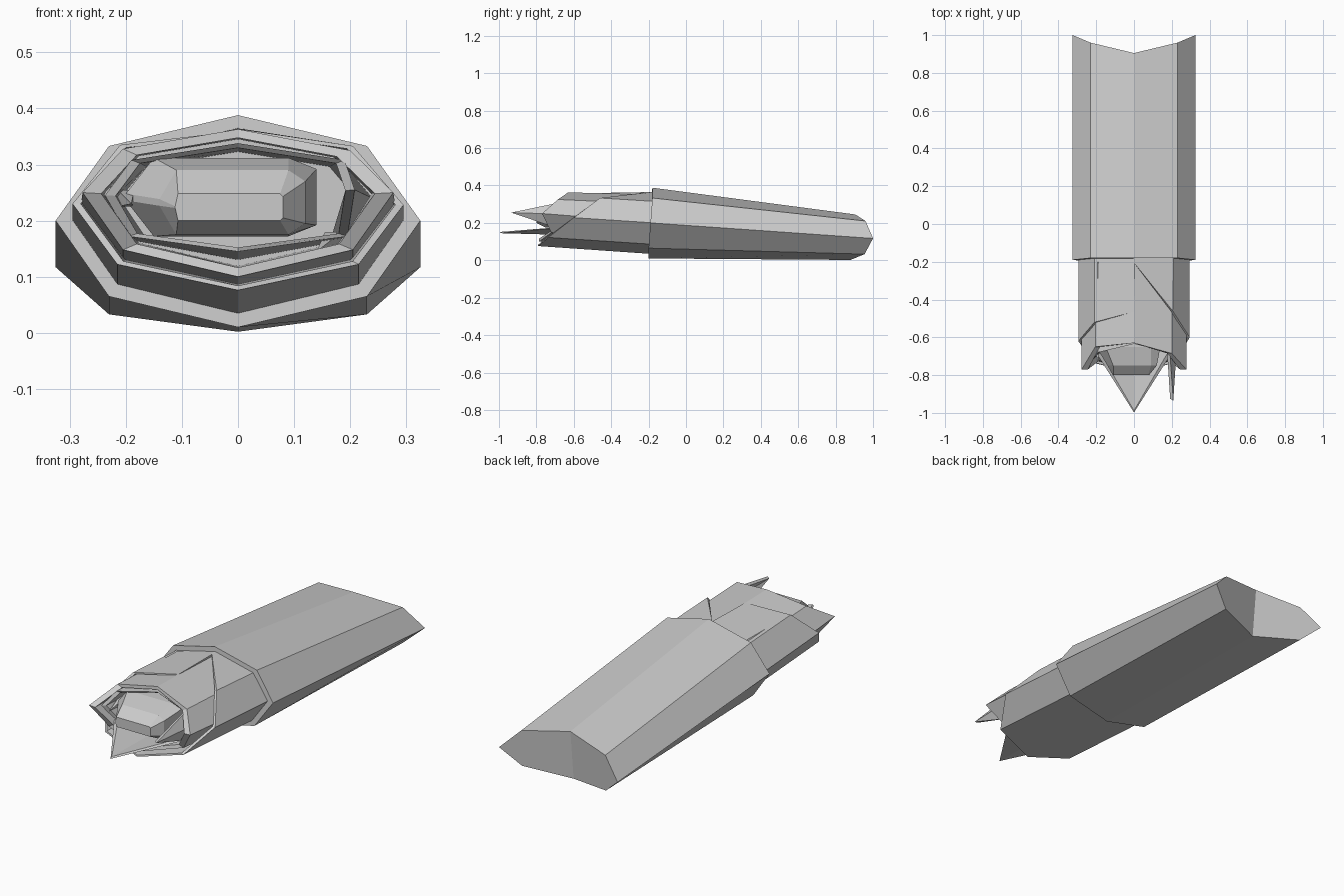
import bpy, bmesh

if "Cube" in bpy.data.objects:
    bpy.data.objects.remove(bpy.data.objects["Cube"])


def mirror(half):
    """Half ring listed top to bottom on +x -> full ring."""
    return list(half) + [(-x, y, z) for x, y, z in reversed(half[1:-1])]


def inset(ring, s, zc=0.235, y=None, dy=0.0):
    """Copy of a ring shrunk towards the tube axis."""
    return [(px * s, (py + dy) if y is None else y, zc + (pz - zc) * s)
            for px, py, pz in ring]


def loft(name, rings, split=4):
    """Bridge rings with flat faces; each end is closed by two folded halves."""
    bm = bmesh.new()
    loops = [[bm.verts.new(p) for p in r] for r in rings]
    n = len(rings[0])
    for a, b in zip(loops, loops[1:]):
        for i in range(n):
            j = (i + 1) % n
            bm.faces.new((a[i], a[j], b[j], b[i]))
    for r in (loops[0], loops[-1]):
        bm.faces.new(r[:split + 1])
        bm.faces.new(r[split:] + r[:1])
    bmesh.ops.recalc_face_normals(bm, faces=bm.faces)
    me = bpy.data.meshes.new(name)
    bm.to_mesh(me)
    bm.free()
    ob = bpy.data.objects.new(name, me)
    bpy.context.collection.objects.link(ob)
    return ob


# Long rear body, flattened and notched at the back
loft("rear_body", [
    mirror([(0, .905, .245), (.23, .96, .21), (.325, 1, .117),
            (.23, .955, .033), (0, .88, .002)]),
    mirror([(0, -.18, .388), (.23, -.18, .333), (.325, -.19, .2),
            (.23, -.2, .065), (0, -.2, .01)]),
])

# Middle sleeve with a torn front edge and a split at the top
rear = mirror([(0, -.17, .365), (.21, -.17, .315), (.295, -.17, .2),
               (.215, -.17, .085), (0, -.17, .033)])
front = mirror([(0, -.465, .36), (.205, -.46, .333), (.295, -.6, .228),
                (.215, -.735, .122), (0, -.79, .076)])
front[6] = (-.295, -.62, .23)
front[7] = (-.21, -.52, .335)
rear.insert(1, (.004, -.17, .364))
front.insert(1, (.004, -.21, .363))
loft("middle_sleeve", [rear, front, inset(front, .95),
                       inset(front, .9, y=-.2)], split=5)

# Front sleeve with swept-forward side points
rear = mirror([(0, -.19, .352), (.203, -.19, .303), (.283, -.19, .205),
               (.205, -.19, .1), (0, -.19, .052)])
front = mirror([(0, -.63, .363), (.2, -.685, .325), (.277, -.77, .25),
                (.205, -.72, .148), (0, -.785, .1)])
front[7] = (-.205, -.65, .328)
loft("front_sleeve", [rear, front, inset(front, .88),
                      inset(front, .86, y=-.45)])

# Inner lining with long broken spikes at the bottom and right
rear = mirror([(0, -.44, .335), (.185, -.44, .305), (.24, -.44, .24),
               (.19, -.44, .165), (0, -.44, .13)])
front = mirror([(0, -.635, .338), (.19, -.68, .308), (.237, -.73, .245),
                (.195, -.69, .172), (0, -.998, .145)])
front[2] = (.208, -.935, .255)
loft("inner_lining", [rear, front, inset(front, .92, dy=.01),
                      inset(rear, .88, y=-.5)])


# Faceted core sitting in the opening
def core_ring(y, x0, x1, z0, z1, cx, cz):
    xm, zm = (x0 + x1) / 2, (z0 + z1) / 2
    return [(x0 + cx, y, z1), (x1 - cx, y, z1), (x1, y, z1 - cz),
            (x1, y, z0 + cz), (x1 - cx, y, z0), (x0 + cx, y, z0),
            (x0, y, zm - cz * .3), (x0, y, zm + cz * .3)]


loft("core", [
    core_ring(-.46, -.2, .14, .172, .312, .05, .02),
    core_ring(-.65, -.2, .14, .172, .312, .05, .02),
    core_ring(-.75, -.14, .12, .175, .29, .03, .02),
    core_ring(-.80, -.112, .08, .2, .248, .005, .005),
])


# Loose broken slivers on the rim
def sliver(name, a, b, w):
    bm = bmesh.new()
    base = [bm.verts.new((a[0] + dx, a[1], a[2] + dz))
            for dx, dz in ((-w, -w), (w, -w), (w, w), (-w, w))]
    tip = bm.verts.new(b)
    bm.faces.new(base)
    for i in range(4):
        bm.faces.new((base[i], base[(i + 1) % 4], tip))
    bmesh.ops.recalc_face_normals(bm, faces=bm.faces)
    me = bpy.data.meshes.new(name)
    bm.to_mesh(me)
    bm.free()
    bpy.context.collection.objects.link(bpy.data.objects.new(name, me))


sliver("left_sliver", (-.2, -.62, .24), (-.19, -.74, .23), .015)
sliver("right_sliver", (.17, -.62, .165), (.14, -.72, .145), .015)
